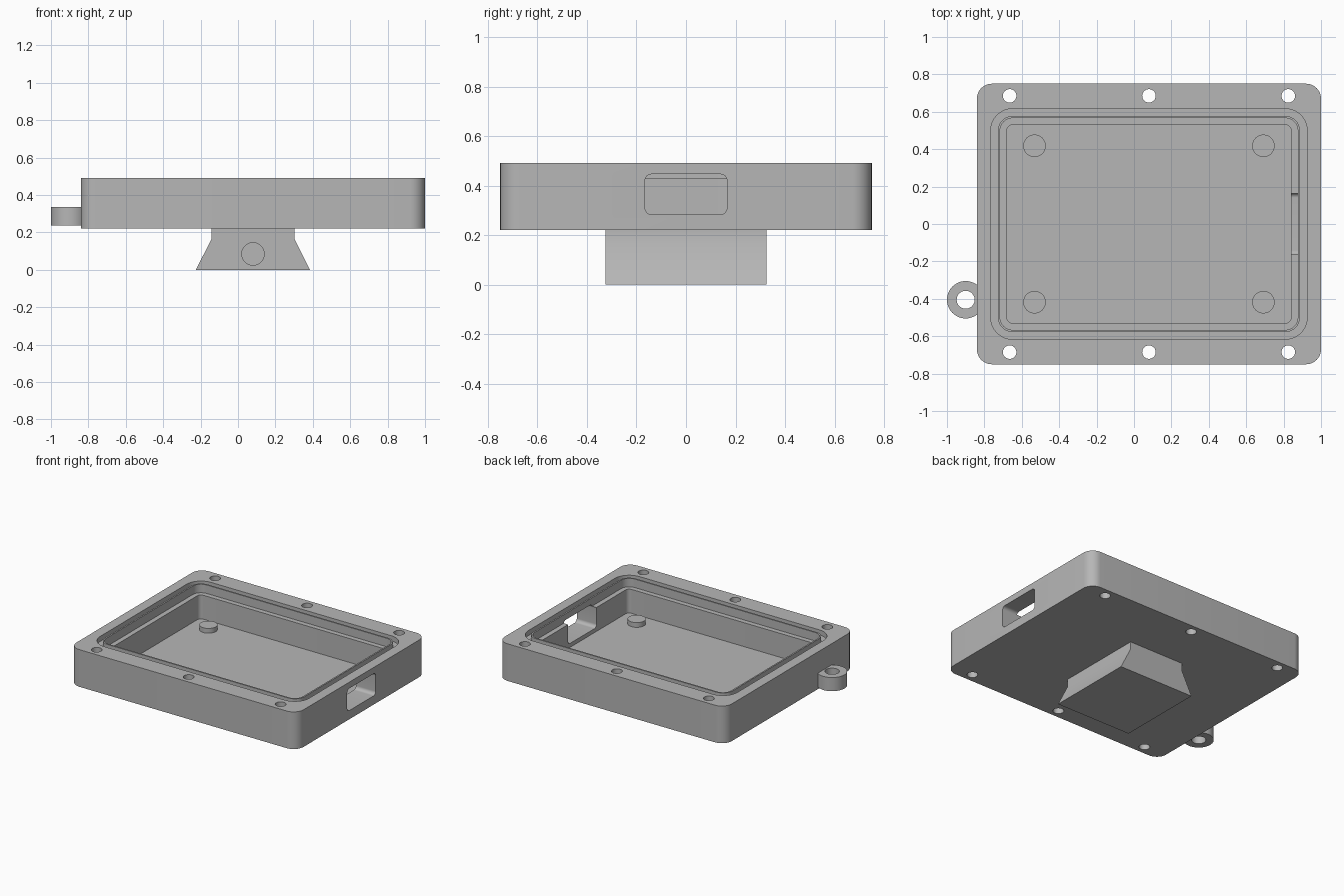
import bpy
import bmesh
from math import cos, sin, pi, radians
from mathutils import Vector

cube = bpy.data.objects.get("Cube")
if cube:
    bpy.data.objects.remove(cube, do_unlink=True)

GREY = (0.47, 0.47, 0.47, 1)
grey = bpy.data.materials.new("plain_grey")
grey.use_nodes = True
grey.diffuse_color = GREY
grey.node_tree.nodes["Principled BSDF"].inputs["Base Color"].default_value = GREY

MID = 0.08                      # centre of the tray along x
BASE, FLOOR, LEDGE, TOP = 0.22, 0.255, 0.43, 0.492


def rounded(cx, cy, hx, hy, r, steps=10):
    """Outline of a rounded rectangle, counter-clockwise."""
    corners = ((1, 1), (-1, 1), (-1, -1), (1, -1))
    return [(cx + sx * (hx - r) + r * cos(a), cy + sy * (hy - r) + r * sin(a))
            for i, (sx, sy) in enumerate(corners)
            for a in [(i + k / steps) * pi / 2 for k in range(steps + 1)]]


def circle(cx, cy, r, n=40):
    return [(cx + r * cos(2 * pi * k / n), cy + r * sin(2 * pi * k / n)) for k in range(n)]


def prism(name, outline, start, end, axis="z"):
    """Extrude a 2D outline between two positions along an axis."""
    place = {"x": lambda u, v, w: (w, u, v),
             "y": lambda u, v, w: (u, w, v),
             "z": lambda u, v, w: (u, v, w)}[axis]
    bm = bmesh.new()
    face = bm.faces.new([bm.verts.new(place(u, v, start)) for u, v in outline])
    new = bmesh.ops.extrude_face_region(bm, geom=[face])["geom"]
    shift = Vector(place(0, 0, end - start))
    bmesh.ops.translate(bm, vec=shift, verts=[g for g in new if isinstance(g, bmesh.types.BMVert)])
    bmesh.ops.recalc_face_normals(bm, faces=bm.faces)
    mesh = bpy.data.meshes.new(name)
    bm.to_mesh(mesh)
    bm.free()
    mesh.materials.append(grey)
    obj = bpy.data.objects.new(name, mesh)
    bpy.context.collection.objects.link(obj)
    return obj


def activate(obj):
    bpy.ops.object.select_all(action="DESELECT")
    obj.select_set(True)
    bpy.context.view_layer.objects.active = obj


def cut(target, cutter):
    """Subtract a cutter and remove it afterwards."""
    cutter.hide_render = True
    mod = target.modifiers.new("cut", "BOOLEAN")
    mod.operation = "DIFFERENCE"
    mod.solver = "EXACT"
    mod.object = cutter
    activate(target)
    bpy.ops.object.modifier_apply(modifier=mod.name)
    bpy.data.objects.remove(cutter, do_unlink=True)


def ring_outline(offset):
    """Cavity outline grown evenly outward."""
    return rounded(MID, 0, 0.76 + offset, 0.53 + offset, 0.03 + offset)


# Tray with cavity and a lowered ledge around it
tray = prism("tray", rounded(MID, 0, 0.92, 0.75, 0.08), BASE, TOP)
cut(tray, prism("cavity_cutter", ring_outline(0), FLOOR, 0.6))
cut(tray, prism("ledge_cutter", ring_outline(0.036), LEDGE, 0.6))

# Seal groove, leaving a thin lip between it and the ledge
groove = prism("groove_cutter", ring_outline(0.086), 0.455, 0.6)
cut(groove, prism("lip_cutter", ring_outline(0.047), 0.4, 0.7))
cut(tray, groove)

# Connector opening in the side wall
cut(tray, prism("port_cutter", rounded(0, 0.365, 0.165, 0.081, 0.025), 0.8, 1.1, "x"))

# Screw holes along the front and back rims
for y in (-0.685, 0.685):
    for x in (MID - 0.745, MID, MID + 0.745):
        cut(tray, prism("screw_cutter", circle(x, y, 0.036), 0.1, 0.6))

# Standoffs on the floor
standoffs = [prism("standoff", circle(MID + sx * 0.612, sy * 0.418, 0.06), FLOOR - 0.01, 0.29)
             for sx in (-1, 1) for sy in (-1, 1)]

# Dovetail mount under the tray with a blind hole in front
half = [(0.305, 0), (0.222, 0.165), (0.222, BASE + 0.01)]
profile = [(MID + u, v) for u, v in half] + [(MID - u, v) for u, v in reversed(half)]
mount = prism("dovetail_mount", profile, -0.325, 0.325, "y")
cut(mount, prism("mount_hole_cutter", circle(MID, 0.085, 0.06), -0.5, 0.1, "y"))

# Loop for a lanyard on the right side
lug = prism("lanyard_loop", circle(-0.9, -0.405, 0.1, 48), 0.237, 0.337)
cut(lug, prism("loop_hole_cutter", circle(-0.9, -0.405, 0.048), 0.1, 0.5))

for part in [tray, mount, lug] + standoffs:
    activate(part)
    bpy.ops.object.shade_smooth_by_angle(angle=radians(30))
